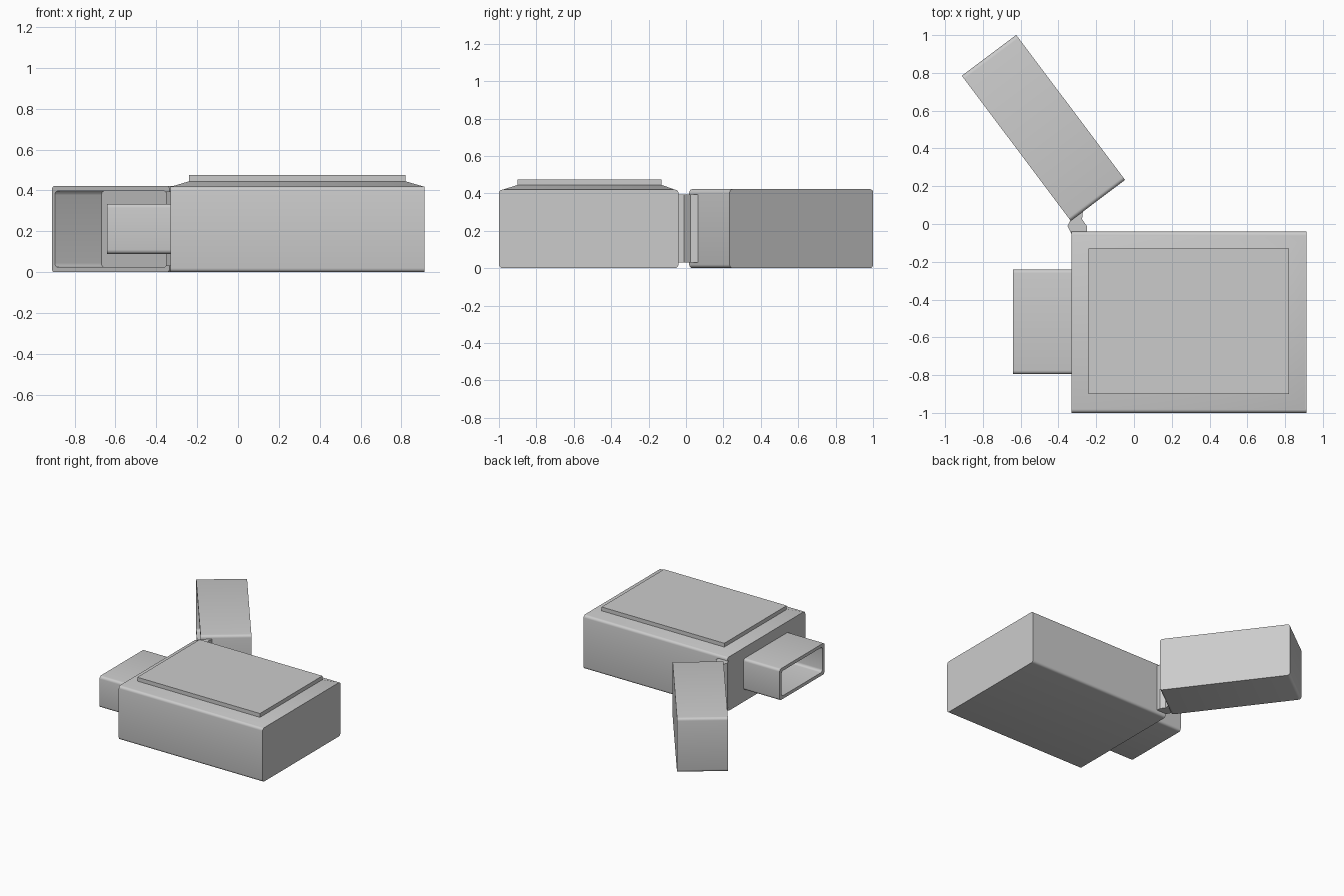
import bpy, bmesh
from math import radians, sin, cos, pi
from mathutils import Matrix, Vector

if "Cube" in bpy.data.objects:
    bpy.data.objects.remove(bpy.data.objects["Cube"])


def rounded(a0, a1, b0, b1, r, seg=4):
    """Rounded rectangle outline in two axes."""
    pts = []
    for k, (ca, cb) in enumerate([(a1 - r, b1 - r), (a0 + r, b1 - r),
                                  (a0 + r, b0 + r), (a1 - r, b0 + r)]):
        for i in range(seg + 1):
            t = k * pi / 2 + i / seg * pi / 2
            pts.append((ca + r * cos(t), cb + r * sin(t)))
    return pts


def loft(name, loops, matrix=Matrix()):
    """Skin a chain of equal-length loops and close both ends."""
    bm = bmesh.new()
    rings = [[bm.verts.new(p) for p in loop] for loop in loops]
    n = len(rings[0])
    for a, b in zip(rings, rings[1:]):
        for i in range(n):
            j = (i + 1) % n
            bm.faces.new((a[i], a[j], b[j], b[i]))
    bm.faces.new(rings[0])
    bm.faces.new(rings[-1])
    bmesh.ops.recalc_face_normals(bm, faces=bm.faces)
    me = bpy.data.meshes.new(name)
    bm.to_mesh(me)
    bm.free()
    ob = bpy.data.objects.new(name, me)
    bpy.context.collection.objects.link(ob)
    ob.matrix_world = matrix
    bpy.ops.object.select_all(action='DESELECT')
    ob.select_set(True)
    bpy.context.view_layer.objects.active = ob
    bpy.ops.object.shade_smooth_by_angle(angle=radians(30))
    return ob


def along_x(x, outline):
    return [(x, a, b) for a, b in outline]


def rect_z(z, x0, x1, y0, y1):
    return [(x0, y0, z), (x1, y0, z), (x1, y1, z), (x0, y1, z)]


def shell(name, closed_x, open_x, floor_x, y0, y1, z0, z1, wall, r, matrix=Matrix()):
    """Hollow box open at open_x."""
    outer = rounded(y0, y1, z0, z1, r)
    inner = rounded(y0 + wall, y1 - wall, z0 + wall, z1 - wall, r)
    return loft(name, [along_x(closed_x, outer), along_x(open_x, outer),
                       along_x(open_x, inner), along_x(floor_x, inner)], matrix)


# Main body: rounded case with sloped top
case = rounded(-1.0, -0.04, 0, 0.42, 0.02)
loft("body", [along_x(-0.33, case), along_x(0.913, case)])
panel = (-0.24, 0.82, -0.9, -0.13)
loft("sloped_top", [rect_z(0.418, -0.33, 0.913, -0.985, -0.055),
                    rect_z(0.445, *panel)])
loft("top_panel", [rect_z(0.44, *panel), rect_z(0.475, *panel)])

# Plug sleeve
shell("connector", -0.33, -0.64, -0.332, -0.795, -0.24, 0.09, 0.335, 0.025, 0.02)

# Swung-open cap
swing = Matrix.Translation((-0.335, 0.017, 0)) @ Matrix.Rotation(radians(-143.1), 4, 'Z')
shell("cap", -0.36, 0, -0.285, -0.96, 0, 0, 0.422, 0.025, 0.02, swing)

# Hinge barrel with leaf to the cap
barrel = [(-0.33, -0.055), (-0.25, -0.042), (-0.25, -0.01), (-0.275, 0.025),
          (-0.27, 0.07), (-0.315, 0.036), (-0.335, 0.022), (-0.352, -0.01)]
loft("hinge", [[(x, y, z) for x, y in barrel] for z in (0.03, 0.395)])
